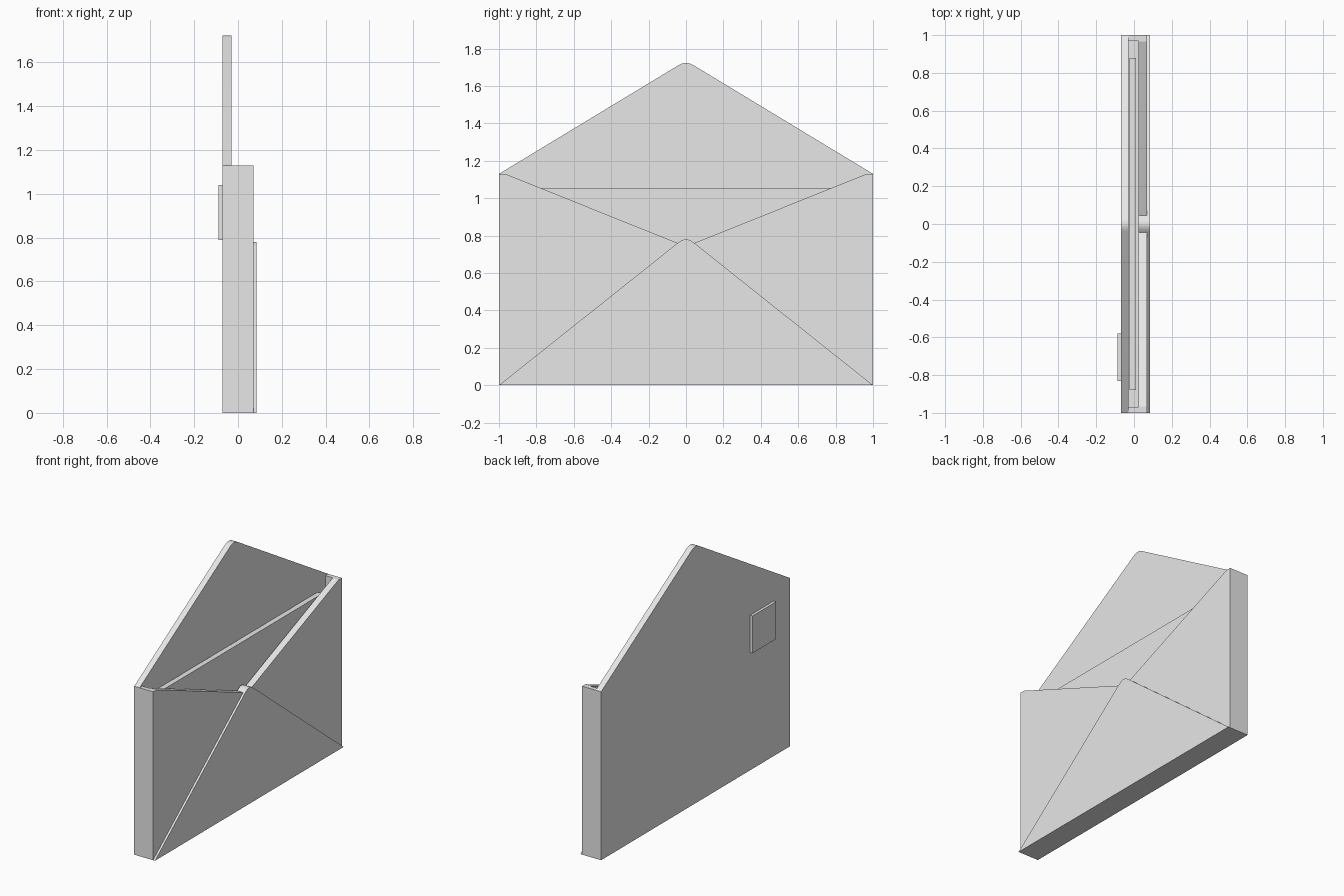
import bpy, bmesh, math

cube = bpy.data.objects.get("Cube")
if cube:
    bpy.data.objects.remove(cube, do_unlink=True)

# Single plain grey
GREY = (0.8, 0.8, 0.8, 1.0)
grey = bpy.data.materials.new("plain grey")
grey.use_nodes = True
grey.diffuse_color = GREY
grey.node_tree.nodes["Principled BSDF"].inputs["Base Color"].default_value = GREY


def plate(name, outline, x0, x1):
    """Extrude a (y, z) outline along x from x0 to x1."""
    bm = bmesh.new()
    face = bm.faces.new([bm.verts.new((x0, y, z)) for y, z in outline])
    ext = bmesh.ops.extrude_face_region(bm, geom=[face])
    verts = [g for g in ext["geom"] if isinstance(g, bmesh.types.BMVert)]
    bmesh.ops.translate(bm, verts=verts, vec=(x1 - x0, 0, 0))
    bmesh.ops.recalc_face_normals(bm, faces=bm.faces)
    mesh = bpy.data.meshes.new(name)
    bm.to_mesh(mesh)
    bm.free()
    mesh.materials.append(grey)
    obj = bpy.data.objects.new(name, mesh)
    bpy.context.collection.objects.link(obj)
    bpy.ops.object.select_all(action='DESELECT')
    obj.select_set(True)
    bpy.context.view_layer.objects.active = obj
    bpy.ops.object.shade_smooth_by_angle(angle=math.radians(20))
    return obj


def tip(z_side, z_apex, half=0.04, steps=8):
    """Rounded peak running from +y to -y."""
    pts = []
    for i in range(steps + 1):
        t = i / steps
        y = half * (1 - 2 * t)
        z = z_side * ((1 - t) ** 2 + t ** 2) + z_apex * 2 * t * (1 - t)
        pts.append((y, z))
    return pts


def rect(y0, y1, z0, z1):
    return [(y0, z0), (y1, z0), (y1, z1), (y0, z1)]


SIDE = 1.13    # height of the pocket sides
WALL = 0.03    # thickness of the pocket rim

# Back sheet with the raised closing flap
plate("back_panel",
      [(-1, 0), (1, 0), (1, SIDE)] + tip(1.711, 1.735) + [(-1, SIDE)],
      -0.07, -0.03)

# U-shaped rim joining back and front
inner = 1 - WALL
plate("pocket_rim",
      [(-1, 0), (1, 0), (1, SIDE), (inner, SIDE), (inner, WALL),
       (-inner, WALL), (-inner, SIDE), (-1, SIDE)],
      -0.03, 0.025)

# Front sheet: two side folds sloping to the middle
plate("front_panel",
      [(-1, 0), (1, 0), (1, SIDE), (0.965, SIDE), (0.045, 0.76)]
      + tip(0.764, 0.796) + [(-0.045, 0.76), (-0.965, SIDE), (-1, SIDE)],
      0.025, 0.07)

# Triangular bottom fold over the front
plate("bottom_flap", [(-1, 0), (1, 0)] + tip(0.764, 0.796), 0.07, 0.084)

# Letter inside the pocket
plate("letter", rect(-0.88, 0.88, WALL, 1.055), -0.025, 0.01)

# Postage stamp on the back
plate("stamp", rect(-0.83, -0.58, 0.79, 1.04), -0.088, -0.07)
